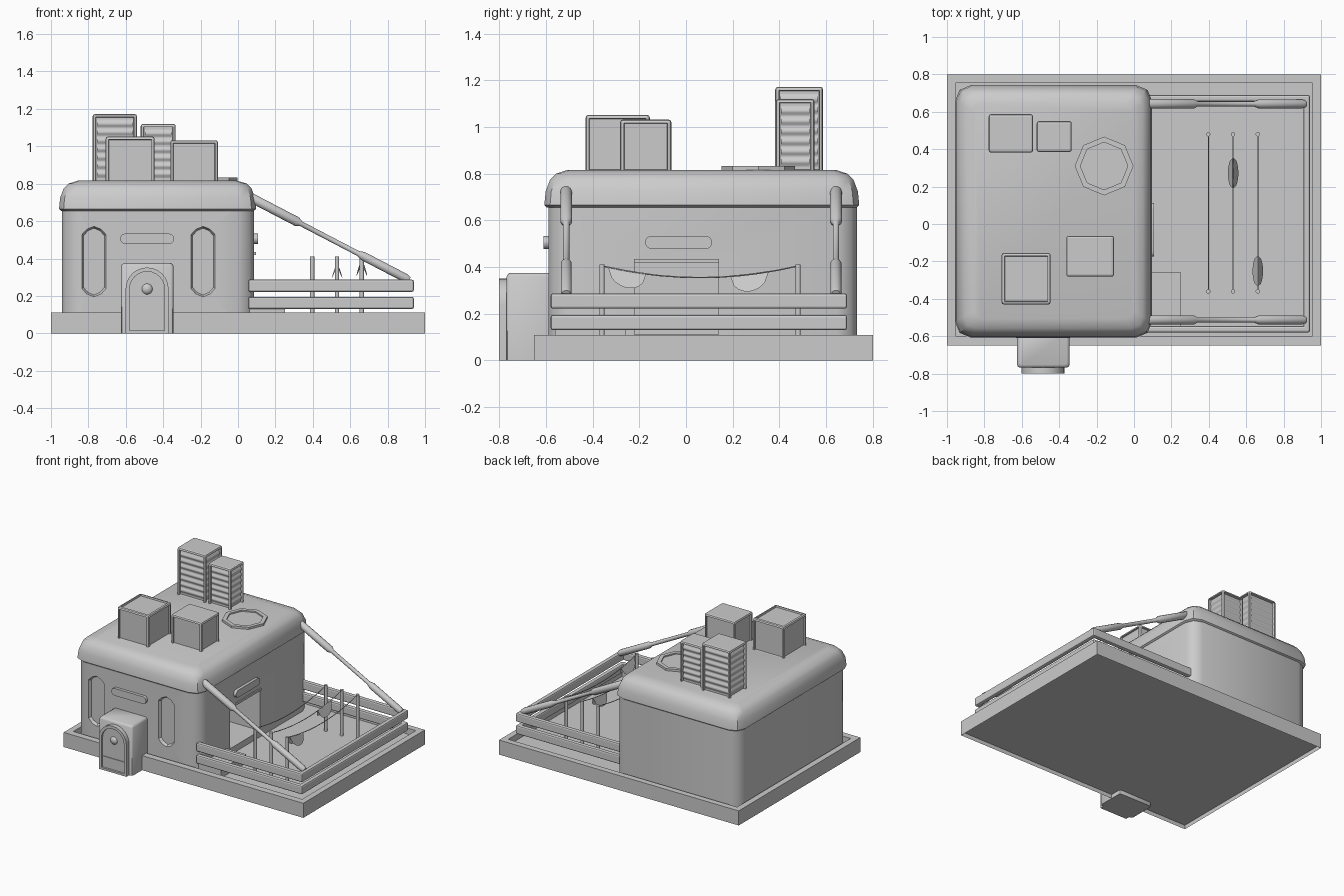
import bpy, bmesh, math
from mathutils import Vector

if "Cube" in bpy.data.objects:
    bpy.data.objects.remove(bpy.data.objects["Cube"])


def mesh_obj(name, verts, faces, angle=None):
    me = bpy.data.meshes.new(name)
    me.from_pydata(verts, [], faces)
    bm = bmesh.new()
    bm.from_mesh(me)
    bmesh.ops.recalc_face_normals(bm, faces=bm.faces)
    bm.to_mesh(me)
    bm.free()
    ob = bpy.data.objects.new(name, me)
    bpy.context.collection.objects.link(ob)
    if angle:
        bpy.ops.object.select_all(action='DESELECT')
        ob.select_set(True)
        bpy.context.view_layer.objects.active = ob
        bpy.ops.object.shade_smooth_by_angle(angle=math.radians(angle))
    return ob


def loft(name, rings, angle=None, caps=(True, True)):
    n = len(rings[0])
    verts = [v for r in rings for v in r]
    faces = [(k * n + i, k * n + (i + 1) % n, (k + 1) * n + (i + 1) % n, (k + 1) * n + i)
             for k in range(len(rings) - 1) for i in range(n)]
    if caps[0]:
        faces.append(tuple(range(n)))
    if caps[1]:
        faces.append(tuple((len(rings) - 1) * n + i for i in range(n)))
    return mesh_obj(name, verts, faces, angle)


def outline(x0, x1, y0, y1, r=0.0, seg=3):
    if r == 0:
        return [(x0, y0), (x1, y0), (x1, y1), (x0, y1)]
    pts = []
    for cx, cy, a0 in ((x1 - r, y0 + r, -90), (x1 - r, y1 - r, 0), (x0 + r, y1 - r, 90), (x0 + r, y0 + r, 180)):
        for i in range(seg + 1):
            a = math.radians(a0 + 90 * i / seg)
            pts.append((cx + r * math.cos(a), cy + r * math.sin(a)))
    return pts


def at_z(pts, z):
    return [(x, y, z) for x, y in pts]


def at_y(pts, y):
    return [(x, y, z) for x, z in pts]


def box(name, x, y, z, bevel=0.0, seg=2):
    ob = loft(name, [at_z(outline(*x, *y), z[0]), at_z(outline(*x, *y), z[1])])
    if bevel:
        m = ob.modifiers.new('bevel', 'BEVEL')
        m.width, m.segments = bevel, seg
    return ob


def cut(target, cutter):
    m = target.modifiers.new('cut', 'BOOLEAN')
    m.object, m.solver = cutter, 'EXACT'
    cutter.hide_render = True
    cutter.hide_set(True)


def rod(name, points, radii, n=8):
    points = [Vector(p) for p in points]
    q = (points[-1] - points[0]).to_track_quat('Z', 'Y')
    rings = [[p + q @ Vector((r * math.cos(2 * math.pi * (i + .5) / n), r * math.sin(2 * math.pi * (i + .5) / n), 0))
              for i in range(n)] for p, r in zip(points, radii)]
    return loft(name, rings, 50)


# base tray: rim around a sunken floor, shallow recess underneath
big, small = outline(-1, 1, -.65, .8), outline(-.955, .955, -.6, .755)
loft('base_tray', [at_z(outline(-.999, .999, -.649, .799), .03), at_z(big, 0), at_z(big, .11),
                   at_z(small, .11), at_z(small, .065)])

# house body with window recesses and deep doorway
wall = outline(-.942, .086, -.588, .732, .085, 2)
body = loft('house_body', [at_z(wall, .05), at_z(wall, .68)], 50)
for cx in (-.77, -.187):
    def win(w, z0, z1, c):
        return [(cx - w, z0 + c), (cx - w * .6, z0 + c * .35), (cx, z0), (cx + w * .6, z0 + c * .35), (cx + w, z0 + c),
                (cx + w, z1 - c), (cx + w * .6, z1 - c * .35), (cx, z1), (cx - w * .6, z1 - c * .35), (cx - w, z1 - c)]
    cut(body, loft('window_cutter', [at_y(win(.065, .195, .572, .045), -.7), at_y(win(.065, .195, .572, .045), -.588),
                                     at_y(win(.055, .205, .562, .04), -.568)]))
cut(body, box('doorway_cutter', (-.3, .3), (-.22, .14), (.112, .42)))
box('door_lintel', (.07, .095), (-.222, .142), (.418, .434))
box('door_step', (.05, .25), (-.56, -.26), (.06, .13))

# rounded roof cap
loft('roof', [at_z(outline(-.957 + d, .097 - d, -.607 + d, .742 - d, .085 - d * .45, 2), z)
              for d, z in ((.012, .655), (0, .665), (.006, .725), (.025, .775), (.05, .8), (.1, .816))], 40)

# slot lamps on front and right walls
slot = outline(-.63, -.342, .478, .533, .027, 4)
loft('front_slot', [at_y(slot, -.57), at_y(slot, -.61)], 40)
slot = outline(-.175, .112, .478, .533, .027, 4)
loft('side_slot', [[(x, u, v) for u, v in slot] for x in (.07, .107)], 40)

# porch with arched door
loft('porch', [at_z(outline(-.625 + d, -.345 - d, -.768 + d, -.56, .015, 2), z)
               for d, z in ((0, .0), (0, .36), (.005, .37), (.015, .375))], 40)


def arch(w, z0, top, cx=-.486):
    return [(cx - w, z0), (cx + w, z0)] + [(cx + w * math.cos(math.pi * i / 12), top - w + w * math.sin(math.pi * i / 12))
                                           for i in range(13)]


outer, inner = arch(.115, 0, .352), arch(.094, .015, .33)
loft('arched_door', [at_y(outer, -.76), at_y(outer, -.8), at_y(inner, -.8), at_y(inner, -.785)], 30)
box('door_kick_panel', (-.575, -.397), (-.79, -.78), (.02, .1))
rod('door_knob', [(-.486, y, .237) for y in (-.78, -.788, -.796, -.8)], (.03, .028, .018, .006), 16)


# rooftop units: bevelled casings with inset faces
def unit(name, x, y, z1, sides, waves=0):
    ob = box(name, x, y, (.8, z1))
    bm = bmesh.new()
    bm.from_mesh(ob.data)
    bm.normal_update()
    faces = [f for f in bm.faces if any(f.normal.dot(Vector(s)) > .9 for s in sides)]
    edges = [e for e in bm.edges]
    bmesh.ops.inset_individual(bm, faces=faces, thickness=.022, depth=0)
    bmesh.ops.bevel(bm, geom=edges, offset=.012, segments=2, profile=.5, affect='EDGES')
    bm.normal_update()
    for s in sides:
        s = Vector(s)
        f = max((f for f in bm.faces if f.normal.dot(s) > .99 and len(f.verts) == 4), key=lambda f: f.calc_area())
        bmesh.ops.inset_individual(bm, faces=[f], thickness=.003, depth=-.018 if waves else -.012)
    bm.to_mesh(ob.data)
    bm.free()
    # smooth corrugated panels set in the recesses
    n = waves * 6
    for a, b, flip in ((x, y, False), (y, x, True)):
        for edge, s in ((b[0], 1), (b[1], -1)):
            if not waves:
                continue
            verts = []
            for i in range(n + 1):
                z = .83 + (z1 - .86) * i / n
                p = edge + s * (.012 + .005 * math.cos(2 * math.pi * waves * i / n))
                verts += [(p, t, z) if flip else (t, p, z) for t in (a[0] + .022, a[1] - .022)]
            mesh_obj('wavy_panel', verts, [(2 * i, 2 * i + 1, 2 * i + 3, 2 * i + 2) for i in range(n)], 60)


X, Y, Z = (1, 0, 0), (0, 1, 0), (0, 0, 1)
nX, nY = (-1, 0, 0), (0, -1, 0)
unit('tall_unit_large', (-.777, -.54), (.382, .587), 1.172, (X, nX, Y, nY), 7)
unit('tall_unit_small', (-.52, -.333), (.385, .55), 1.12, (X, nX, Y, nY), 6)
unit('cube_unit_front', (-.708, -.446), (-.43, -.155), 1.052, (X, nX, Y, nY, Z))
unit('cube_unit_side', (-.362, -.107), (-.282, -.063), 1.032, (X, nX, Y, nY))

# octagonal roof hatch
octo = [[(-.16 + r * math.cos(math.pi * i / 4), .31 + r * math.sin(math.pi * i / 4), z) for i in range(8)]
        for r, z in ((.157, .8), (.157, .832), (.127, .832), (.127, .822))]
loft('roof_hatch', octo)

# fence rails around the yard
for z in ((.13, .195), (.222, .287)):
    box('fence_front', (.055, .94), (-.58, -.545), z, .01)
    box('fence_back', (.055, .94), (.655, .69), z, .01)
    box('fence_right', (.905, .94), (-.58, .69), z, .01)

# diagonal struts with thick ends
a, b = Vector((.06, 0, .73)), Vector((.915, 0, .285))
for y in (-.513, .642):
    ts = (0, .015, .30, .325, .68, .71, .98, 1)
    rs = (.02, .026, .026, .014, .014, .024, .024, .018)
    rod('strut', [a.lerp(b, t) + Vector((0, y, 0)) for t in ts], rs, 12)


# drying lines on posts
def sag(y):
    return .405 - .05 * (1 - ((y - .06) / .42) ** 2)


for x in (.397, .53, .662):
    for y in (-.36, .48):
        rod('line_post', [(x, y, .06), (x, y, .41)], (.012, .012))
    ys = [-.36 + .84 * i / 10 for i in range(11)]
    rod('drying_line', [(x, y, sag(y)) for y in ys], [.003] * 11, 5)

# half-round cloths folded over the lines
for x, yc in ((.53, .272), (.662, -.252)):
    top = [(x, yc + .083 * t, sag(yc + .083 * t) + .004) for t in (i / 5 - 1 for i in range(11))]
    for s in (-1, 1):
        low = []
        for i, p in enumerate(top):
            d = math.sqrt(max(0, 1 - (i / 5 - 1) ** 2))
            low.append((x + s * .028 * d, p[1], p[2] - .075 * d - .001))
        mesh_obj('cloth', top + low, [(i, i + 1, i + 12, i + 11) for i in range(10)], 40)
